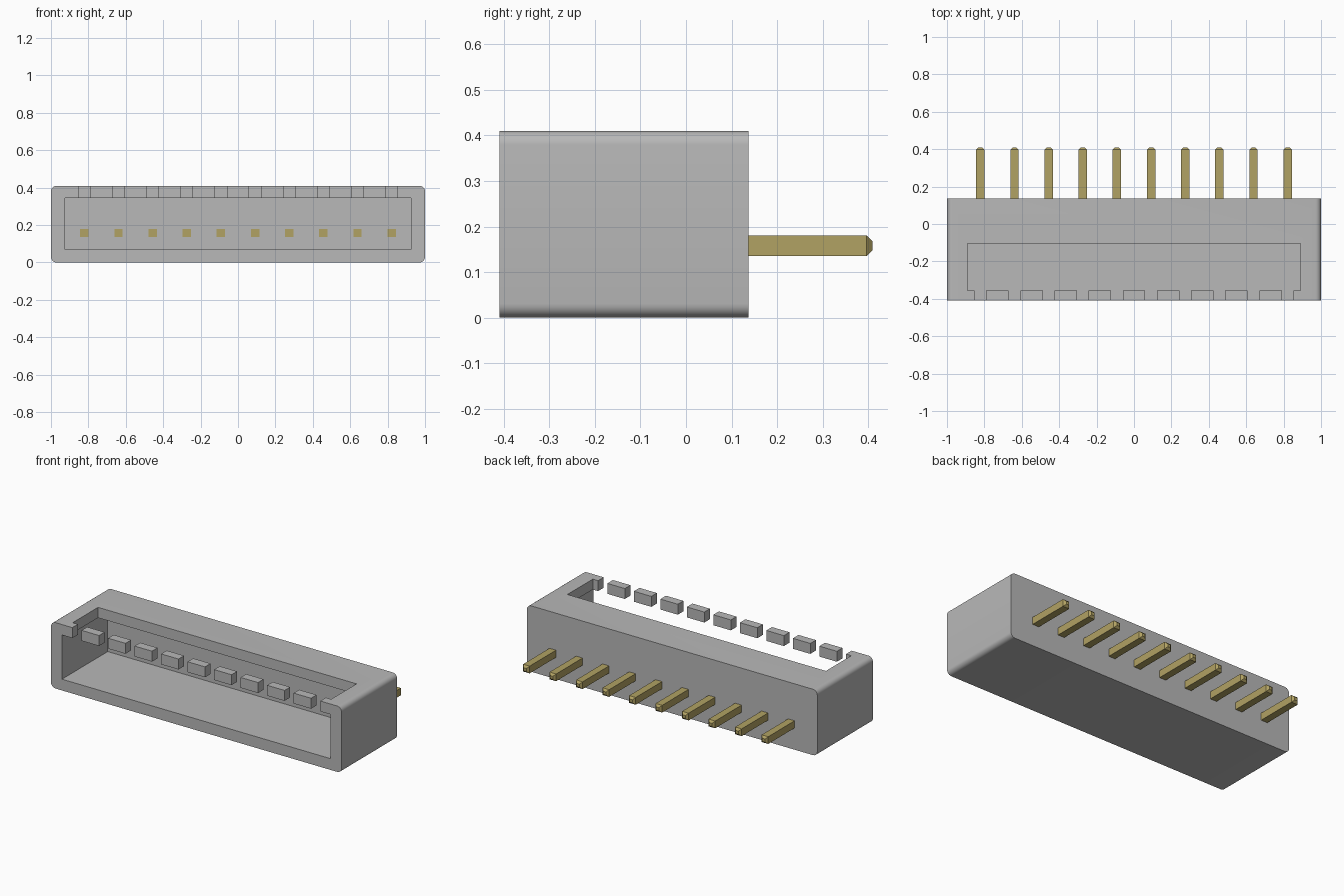
import bpy, bmesh, math
from mathutils import Vector

cube = bpy.data.objects.get("Cube")
if cube:
    bpy.data.objects.remove(cube, do_unlink=True)


def material(name, colour):
    mat = bpy.data.materials.new(name)
    mat.use_nodes = True
    mat.diffuse_color = colour
    mat.node_tree.nodes["Principled BSDF"].inputs["Base Color"].default_value = colour
    return mat


grey = material("grey plastic", (0.48, 0.48, 0.48, 1))
gold = material("gold metal", (0.44, 0.36, 0.125, 1))

PINS = 10
PITCH = 0.1825
FRONT, BACK, HEIGHT = -0.41, 0.137, 0.41
LIP = -0.355             # back of the front lip
WALL = 0.04              # inner face of the back wall
ROOF = 0.345             # underside of the top


def box(name, low, high, mat, edit=None):
    """Box between two corners, with an optional bmesh edit."""
    low, high = Vector(low), Vector(high)
    bm = bmesh.new()
    bmesh.ops.create_cube(bm, size=1)
    for v in bm.verts:
        v.co = (low + high) / 2 + v.co * (high - low)
    if edit:
        edit(bm)
    mesh = bpy.data.meshes.new(name)
    bm.to_mesh(mesh)
    bm.free()
    mesh.materials.append(mat)
    obj = bpy.data.objects.new(name, mesh)
    bpy.context.collection.objects.link(obj)
    return obj


def round_long_edges(bm):
    edges = [e for e in bm.edges if abs(e.verts[0].co.y - e.verts[1].co.y) > 0.1]
    bmesh.ops.bevel(bm, geom=edges, offset=0.03, segments=6, profile=0.5, affect='EDGES')


def chamfer_tip(bm):
    tip = max(bm.faces, key=lambda f: f.calc_center_median().y)
    bmesh.ops.bevel(bm, geom=list(tip.edges), offset=0.013, segments=1, affect='EDGES')


# Housing with front pocket, top window and slot through the lip
housing = box("housing", (-1, FRONT, 0), (1, BACK, HEIGHT), grey, round_long_edges)
last = (PINS - 1) / 2 * PITCH
slot = last + 0.0325
cutters = [
    box("pocket_cutter", (-0.925, -0.6, 0.07), (0.925, WALL, ROOF), grey),
    box("window_cutter", (-0.89, LIP, 0.2), (0.89, -0.105, 0.6), grey),
    box("lip_slot_cutter", (-slot, -0.6, 0.25), (slot, -0.3, 0.6), grey),
]
bpy.context.view_layer.objects.active = housing
for cutter in cutters:
    cutter.hide_render = True
    mod = housing.modifiers.new(cutter.name, 'BOOLEAN')
    mod.operation = 'DIFFERENCE'
    mod.solver = 'EXACT'
    mod.object = cutter
    bpy.ops.object.modifier_apply(modifier=mod.name)
    bpy.data.objects.remove(cutter, do_unlink=True)

bpy.ops.object.select_all(action='DESELECT')
housing.select_set(True)
bpy.ops.object.shade_smooth_by_angle(angle=math.radians(30))

# Row of lip teeth between the pins
for i in range(PINS - 1):
    x = (i - (PINS - 2) / 2) * PITCH
    box(f"lip_tooth_{i + 1}", (x - 0.06, FRONT, ROOF), (x + 0.06, LIP, HEIGHT), grey)

# Contact pins through the back wall
for i in range(PINS):
    x = i * PITCH - last
    box(f"pin_{i + 1}", (x - 0.0225, WALL - 0.002, 0.135), (x + 0.0225, 0.41, 0.18),
        gold, chamfer_tip)
